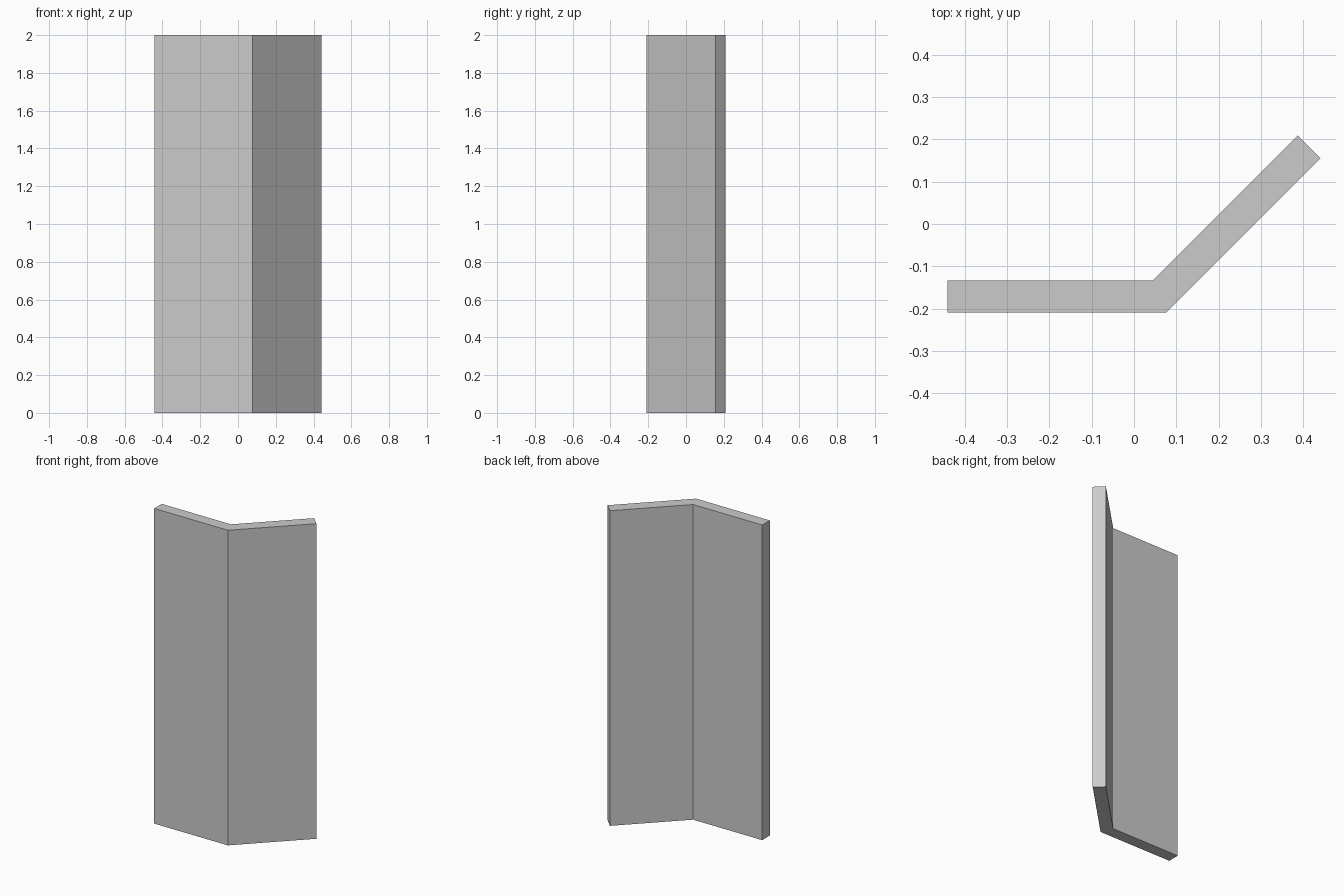
import bpy, bmesh
from math import sin, cos, tan, radians

if "Cube" in bpy.data.objects:
    bpy.data.objects.remove(bpy.data.objects["Cube"])

HEIGHT, LEG, THICK, BEND = 2.0, 0.517, 0.076, radians(45)

# Bent strip cross-section: outer edge, then inner edge with a mitred corner
dx, dy = LEG * cos(BEND), LEG * sin(BEND)
nx, ny = -THICK * sin(BEND), THICK * cos(BEND)
profile = [(-LEG, 0), (0, 0), (dx, dy), (dx + nx, dy + ny),
           (-THICK * tan(BEND / 2), THICK), (-LEG, THICK)]

# Centre the section on the origin
cx = (min(p[0] for p in profile) + max(p[0] for p in profile)) / 2
cy = (min(p[1] for p in profile) + max(p[1] for p in profile)) / 2

# Extrude the section upward into the angled panel
bm = bmesh.new()
base = bm.faces.new([bm.verts.new((x - cx, y - cy, 0)) for x, y in profile])
top = bmesh.ops.extrude_face_region(bm, geom=[base], use_keep_orig=True)
bmesh.ops.translate(bm, vec=(0, 0, HEIGHT),
                    verts=[v for v in top["geom"] if isinstance(v, bmesh.types.BMVert)])
bmesh.ops.recalc_face_normals(bm, faces=bm.faces)

mesh = bpy.data.meshes.new("angled_panel")
bm.to_mesh(mesh)
bm.free()
bpy.context.collection.objects.link(bpy.data.objects.new("angled_panel", mesh))
